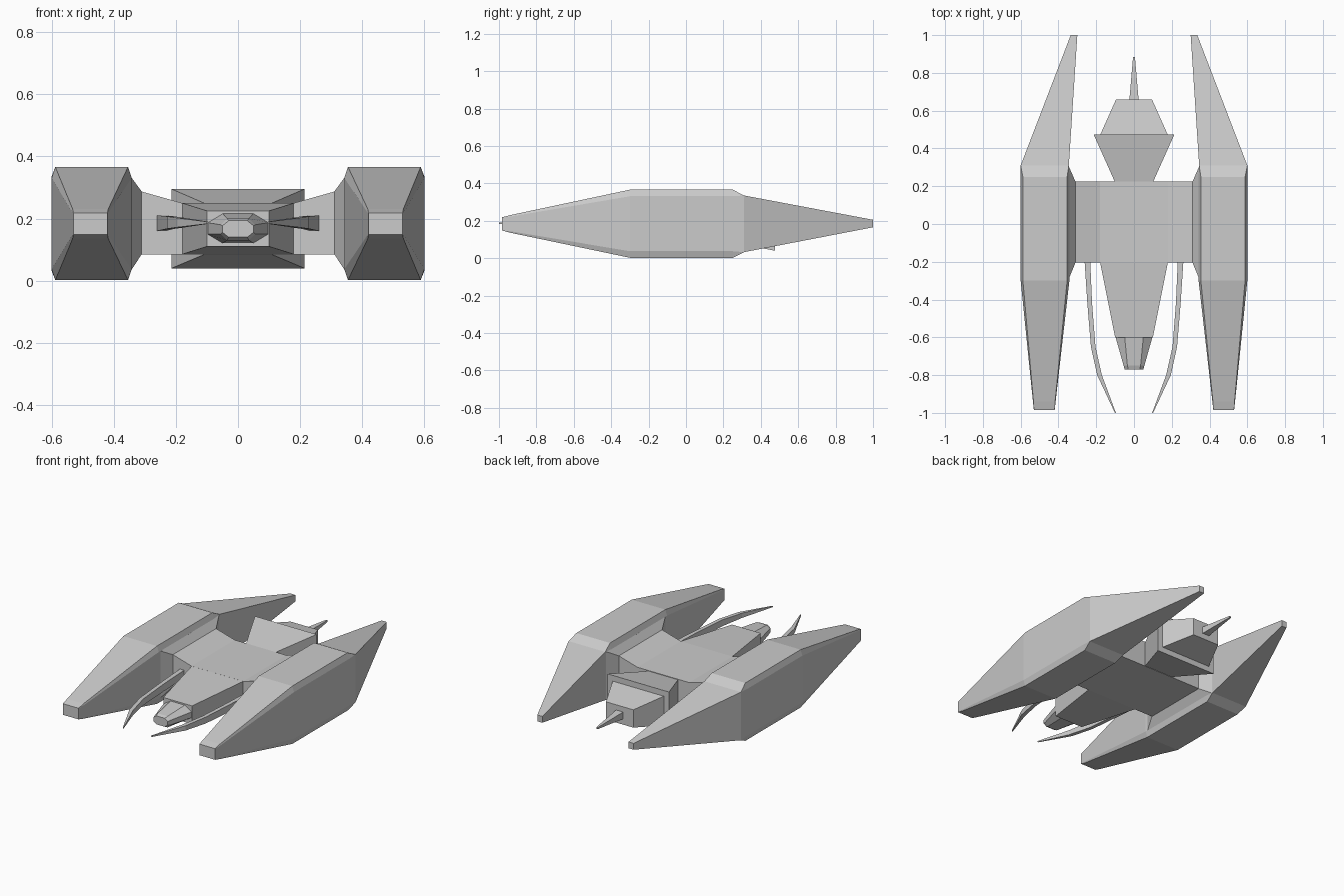
import bpy, bmesh


def loft(name, sections, axis='y', mirror=False):
    """Skin chamfered rectangles (pos, a0, a1, z0, z1, chamfer_a, chamfer_z) along an axis."""
    bm = bmesh.new()
    rings = []
    for p, a0, a1, z0, z1, ca, cz in sections:
        pts = [(a0 + ca, z0), (a1 - ca, z0), (a1, z0 + cz), (a1, z1 - cz),
               (a1 - ca, z1), (a0 + ca, z1), (a0, z1 - cz), (a0, z0 + cz)]
        rings.append([bm.verts.new((a, p, z) if axis == 'y' else (p, a, z))
                      for a, z in pts])
    for r, s in zip(rings, rings[1:]):
        for i in range(8):
            j = (i + 1) % 8
            bm.faces.new((r[i], r[j], s[j], s[i]))
    bm.faces.new(rings[0])
    bm.faces.new(rings[-1])
    bmesh.ops.remove_doubles(bm, verts=bm.verts, dist=0.0002)
    bmesh.ops.recalc_face_normals(bm, faces=bm.faces)
    mesh = bpy.data.meshes.new(name)
    bm.to_mesh(mesh)
    bm.free()
    ob = bpy.data.objects.new(name, mesh)
    bpy.context.collection.objects.link(ob)
    if mirror:
        ob.modifiers.new("Mirror", 'MIRROR')
    return ob


# Long side hulls, chamfered in the middle and tapering to both ends
loft("side_hull", [
    (-0.985, 0.42, 0.53, 0.148, 0.218, 0, 0),
    (-0.94, 0.415, 0.535, 0.136, 0.23, 0.003, 0.008),
    (-0.30, 0.342, 0.60, 0.002, 0.366, 0.012, 0.035),
    (0.25, 0.342, 0.60, 0.002, 0.366, 0.012, 0.035),
    (0.31, 0.345, 0.60, 0.032, 0.335, 0, 0),
    (1.0, 0.30, 0.335, 0.165, 0.205, 0, 0)], mirror=True)

# Bridge wing across the middle, flaring where it meets the hulls
half = [(0.345, -0.29, 0.305, 0.032, 0.335, 0, 0),
        (0.31, -0.205, 0.225, 0.085, 0.287, 0, 0),
        (0.18, -0.205, 0.225, 0.085, 0.25, 0, 0)]
loft("bridge_wing", [(-s[0],) + s[1:] for s in half] + half[::-1], axis='x')

# Tapering front fuselage
loft("front_fuselage", [
    (-0.20, -0.18, 0.18, 0.085, 0.25, 0, 0),
    (-0.60, -0.10, 0.10, 0.11, 0.225, 0, 0)])

# Faceted cockpit nose
loft("cockpit", [
    (-0.59, -0.10, 0.10, 0.12, 0.217, 0.05, 0.03),
    (-0.75, -0.055, 0.055, 0.13, 0.2, 0.02, 0.02),
    (-0.77, -0.05, 0.05, 0.14, 0.193, 0.02, 0.016)])

# Flared rear neck, engine block and tail spike
loft("rear_neck", [
    (0.22, -0.10, 0.10, 0.088, 0.246, 0, 0),
    (0.475, -0.214, 0.214, 0.04, 0.295, 0, 0)])
loft("engine_block", [
    (0.47, -0.18, 0.18, 0.075, 0.26, 0, 0),
    (0.66, -0.095, 0.095, 0.11, 0.222, 0, 0)])
loft("tail_spike", [
    (0.65, -0.025, 0.025, 0.145, 0.19, 0, 0),
    (0.885, -0.005, 0.005, 0.162, 0.172, 0, 0)])

# Curved front prongs
loft("prong", [
    (-0.19, 0.232, 0.262, 0.16, 0.21, 0, 0),
    (-0.42, 0.222, 0.247, 0.163, 0.209, 0, 0),
    (-0.65, 0.204, 0.228, 0.167, 0.207, 0, 0),
    (-0.80, 0.17, 0.195, 0.172, 0.202, 0, 0),
    (-1.0, 0.096, 0.101, 0.183, 0.19, 0, 0)], mirror=True)
